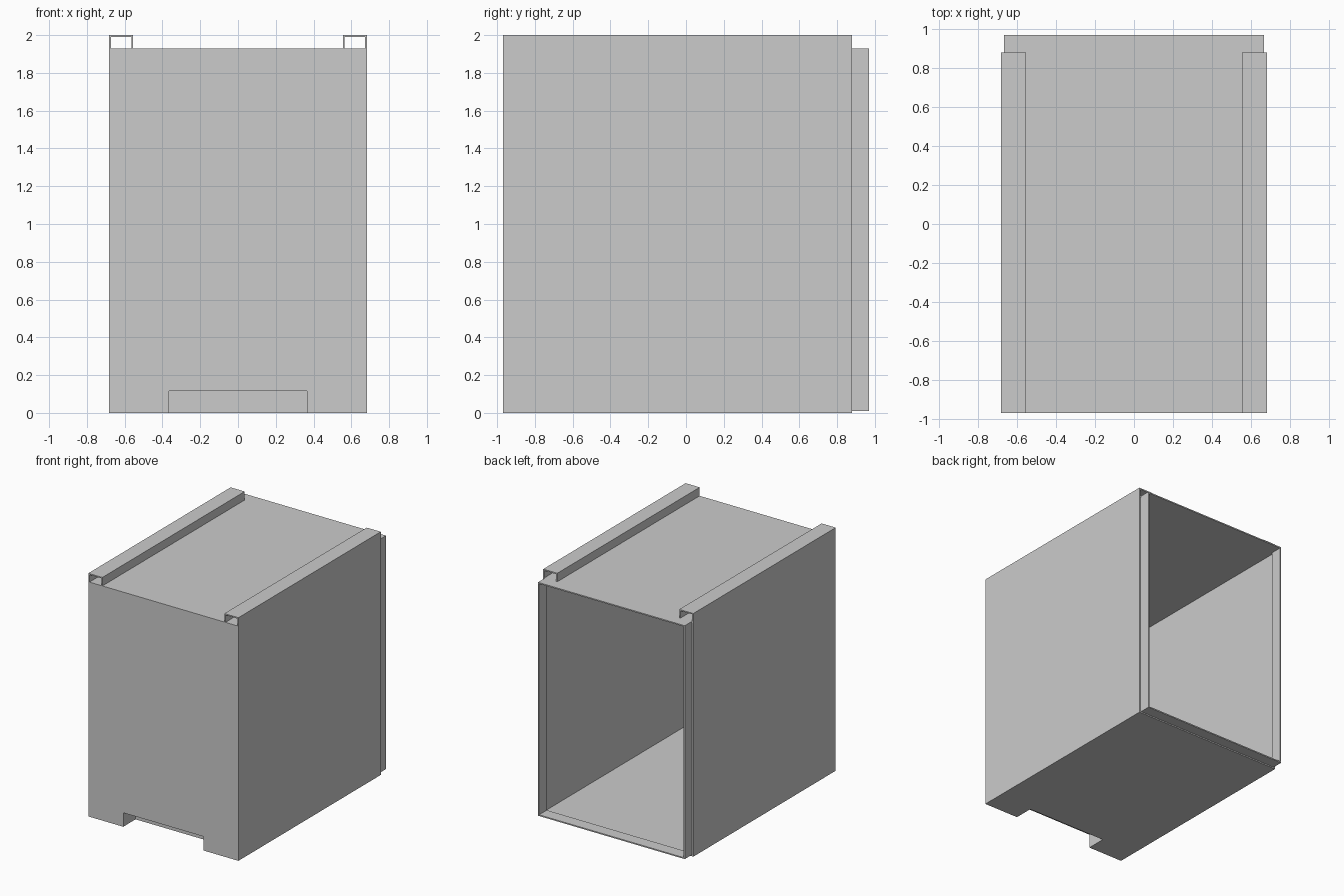
import bpy, bmesh
from mathutils import Vector

if "Cube" in bpy.data.objects:
    bpy.data.objects.remove(bpy.data.objects["Cube"])

X, T = 0.683, 0.01            # half width, wall thickness
FRONT, BACK, LIP = -0.97, 0.88, 0.97
TOP = 1.93


def prism(name, pts, axis, a, b, mirror=False):
    """Extrude a flat profile along y (points are x,z) or z (points are x,y)."""
    place = (lambda u, v, w: Vector((u, w, v))) if axis == 'y' else (lambda u, v, w: Vector((u, v, w)))
    bm = bmesh.new()
    face = bm.faces.new([bm.verts.new(place(u, v, a)) for u, v in pts])
    out = bmesh.ops.extrude_face_region(bm, geom=[face], use_keep_orig=True)
    moved = [g for g in out['geom'] if isinstance(g, bmesh.types.BMVert)]
    bmesh.ops.translate(bm, verts=moved, vec=place(0, 0, b - a))
    bmesh.ops.recalc_face_normals(bm, faces=bm.faces)
    mesh = bpy.data.meshes.new(name)
    bm.to_mesh(mesh)
    bm.free()
    ob = bpy.data.objects.new(name, mesh)
    bpy.context.collection.objects.link(ob)
    if mirror:
        mod = ob.modifiers.new("Mirror", 'MIRROR')
        mod.use_axis[0] = True
    return ob


def rect(x0, x1, v0, v1):
    return [(x0, v0), (x1, v0), (x1, v1), (x0, v1)]


def notched(x, v0, v1, nx, nv):
    """Rectangle with a centred notch cut into its lower edge."""
    return [(-x, v0), (-nx, v0), (-nx, nv), (nx, nv), (nx, v0), (x, v0), (x, v1), (-x, v1)]


xi = X - T
# Side walls, each folding over the top into a hooked rail
prism("side_wall_rail", [(X, 0), (X, 2), (0.555, 2), (0.555, TOP), (0.565, TOP),
                         (0.565, 2 - T), (xi, 2 - T), (xi, 0)], 'y', FRONT, BACK, mirror=True)

# Front panel and floor, both cut away for the bottom notch
NX, NZ, NY = 0.375, 0.125, -0.80
prism("front_panel", notched(xi, 0, TOP, NX, NZ), 'y', FRONT, FRONT + T)
prism("floor", notched(xi, FRONT + T, BACK, NX, NY), 'z', 0, T)

# Pocket lining the notch
prism("notch_lining", notched(NX, 0, NZ, NX - T, NZ - T), 'y', FRONT, NY)
prism("notch_back", rect(-NX + T, NX - T, 0, NZ - T), 'y', NY - T, NY)

# Top panel, running out over the back lip
prism("top_panel", rect(-xi, xi, TOP - T, TOP), 'y', FRONT + T, BACK)
lx = 0.668
prism("lip_top", rect(-lx, lx, TOP - T, TOP), 'y', BACK, LIP)

# Stepped-in lip around the open back
prism("lip_side", rect(lx - T, lx, T, TOP - T), 'y', BACK - T, LIP, mirror=True)
prism("lip_floor", rect(-lx + T, lx - T, T, 2 * T), 'y', BACK - T, LIP)
